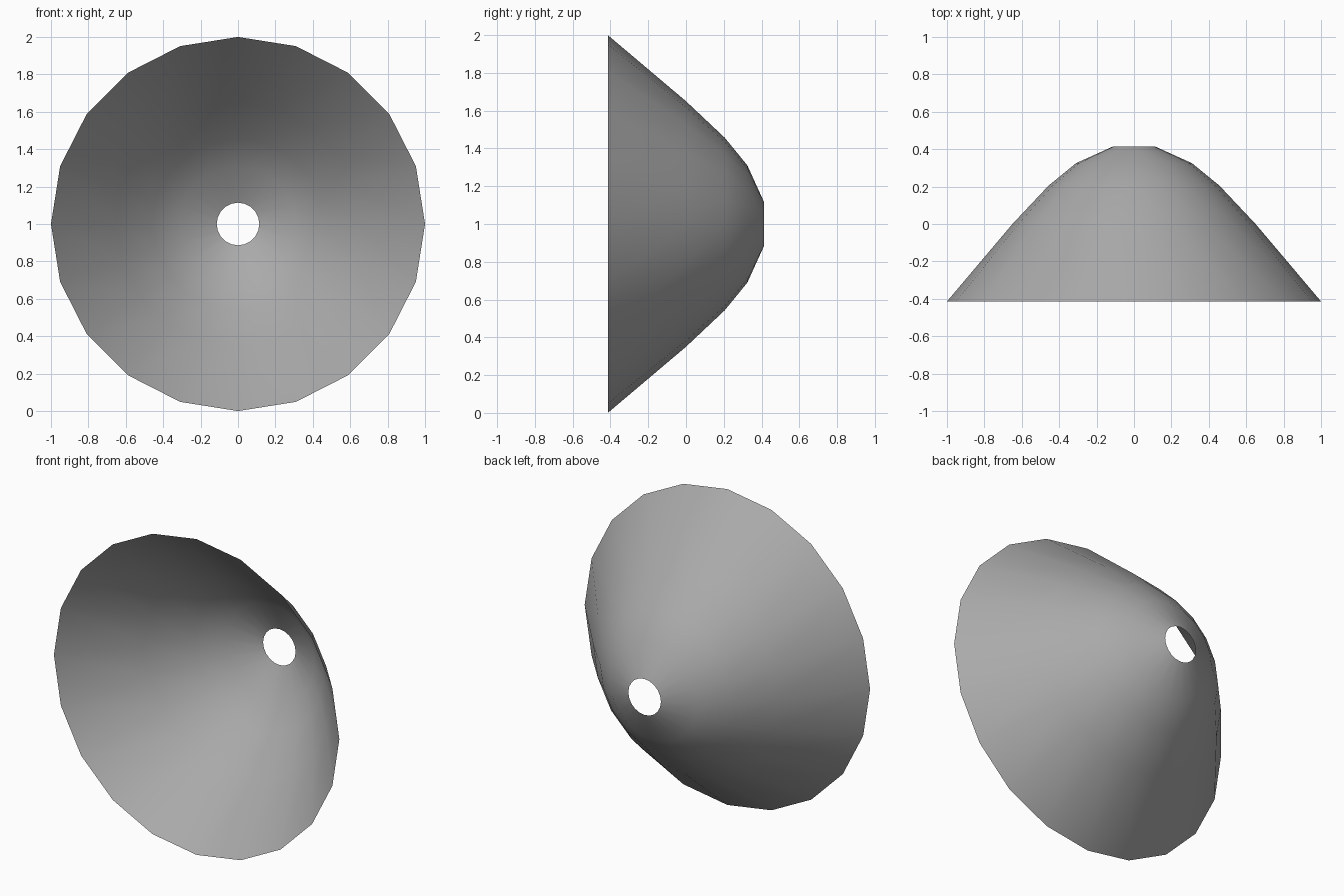
import bpy, bmesh
from math import cos, sin, tau

cube = bpy.data.objects.get("Cube")
if cube:
    bpy.data.objects.remove(cube)

SIDES = 20
# (radius, y) from the wide front rim to the small rear hole
PROFILE = [(1.0, -0.414), (0.65, 0.0), (0.457, 0.205), (0.31, 0.325), (0.114, 0.414)]

# Plain grey surface
grey = bpy.data.materials.new("grey")
grey.use_nodes = True
grey.diffuse_color = (0.4, 0.4, 0.4, 1)
grey.node_tree.nodes["Principled BSDF"].inputs["Base Color"].default_value = grey.diffuse_color

# Open dish: rings of the profile bridged with quads
bm = bmesh.new()
rings = [[bm.verts.new((r * cos(tau * i / SIDES), y, 1 + r * sin(tau * i / SIDES)))
          for i in range(SIDES)] for r, y in PROFILE]
for front, back in zip(rings, rings[1:]):
    for i in range(SIDES):
        j = (i + 1) % SIDES
        bm.faces.new((front[i], back[i], back[j], front[j])).smooth = True

mesh = bpy.data.meshes.new("reflector_dish")
bm.to_mesh(mesh)
bm.free()
mesh.materials.append(grey)
dish = bpy.data.objects.new("reflector_dish", mesh)
bpy.context.collection.objects.link(dish)
